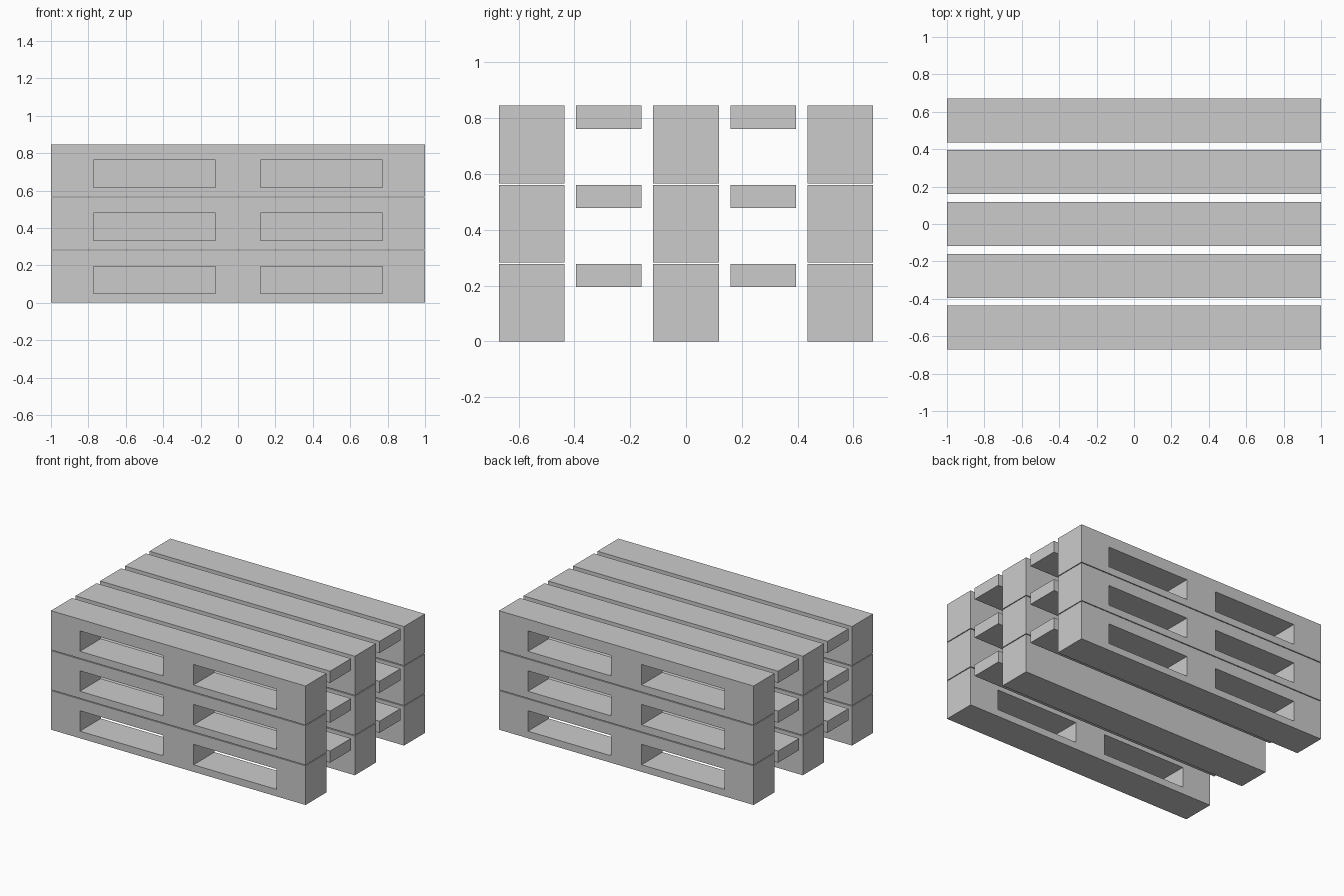
import bpy, bmesh

if "Cube" in bpy.data.objects:
    bpy.data.objects.remove(bpy.data.objects["Cube"])

HEIGHT = 0.278      # one pallet
PITCH = 0.2835      # stacking distance
BOARD = 0.235       # board and runner width
SLAT = 0.083        # thin slat thickness
HOLE_X, HOLE_Z = (0.12, 0.773), (0.05, 0.195)


def beam(name, y, z0, xs, zs, holes=()):
    """Grid of front-face cells, minus the hole cells, extruded to board width."""
    bm = bmesh.new()
    v = [[bm.verts.new((x, y - BOARD / 2, z0 + z)) for z in zs] for x in xs]
    for i in range(len(xs) - 1):
        for j in range(len(zs) - 1):
            if (i, j) not in holes:
                bm.faces.new((v[i][j], v[i + 1][j], v[i + 1][j + 1], v[i][j + 1]))
    ext = bmesh.ops.extrude_face_region(bm, geom=bm.faces[:], use_keep_orig=True)
    moved = [g for g in ext["geom"] if isinstance(g, bmesh.types.BMVert)]
    bmesh.ops.translate(bm, verts=moved, vec=(0, BOARD, 0))
    bmesh.ops.recalc_face_normals(bm, faces=bm.faces[:])
    mesh = bpy.data.meshes.new(name)
    bm.to_mesh(mesh)
    bm.free()
    obj = bpy.data.objects.new(name, mesh)
    bpy.context.collection.objects.link(obj)


fork_xs = (-1, -HOLE_X[1], -HOLE_X[0], HOLE_X[0], HOLE_X[1], 1)
fork_zs = (0, *HOLE_Z, HEIGHT)

for level in range(3):
    z = level * PITCH
    # Outer runners with two fork openings each
    for side, y in (("front", -0.5525), ("back", 0.5525)):
        beam(f"{side}_runner_{level + 1}", y, z, fork_xs, fork_zs, {(1, 1), (3, 1)})
    # Solid middle runner
    beam(f"middle_runner_{level + 1}", 0, z, (-1, 1), (0, HEIGHT))
    # Thin deck slats between the runners
    for side, y in (("front", -0.277), ("back", 0.277)):
        beam(f"{side}_slat_{level + 1}", y, z, (-1, 1), (HEIGHT - SLAT, HEIGHT))
